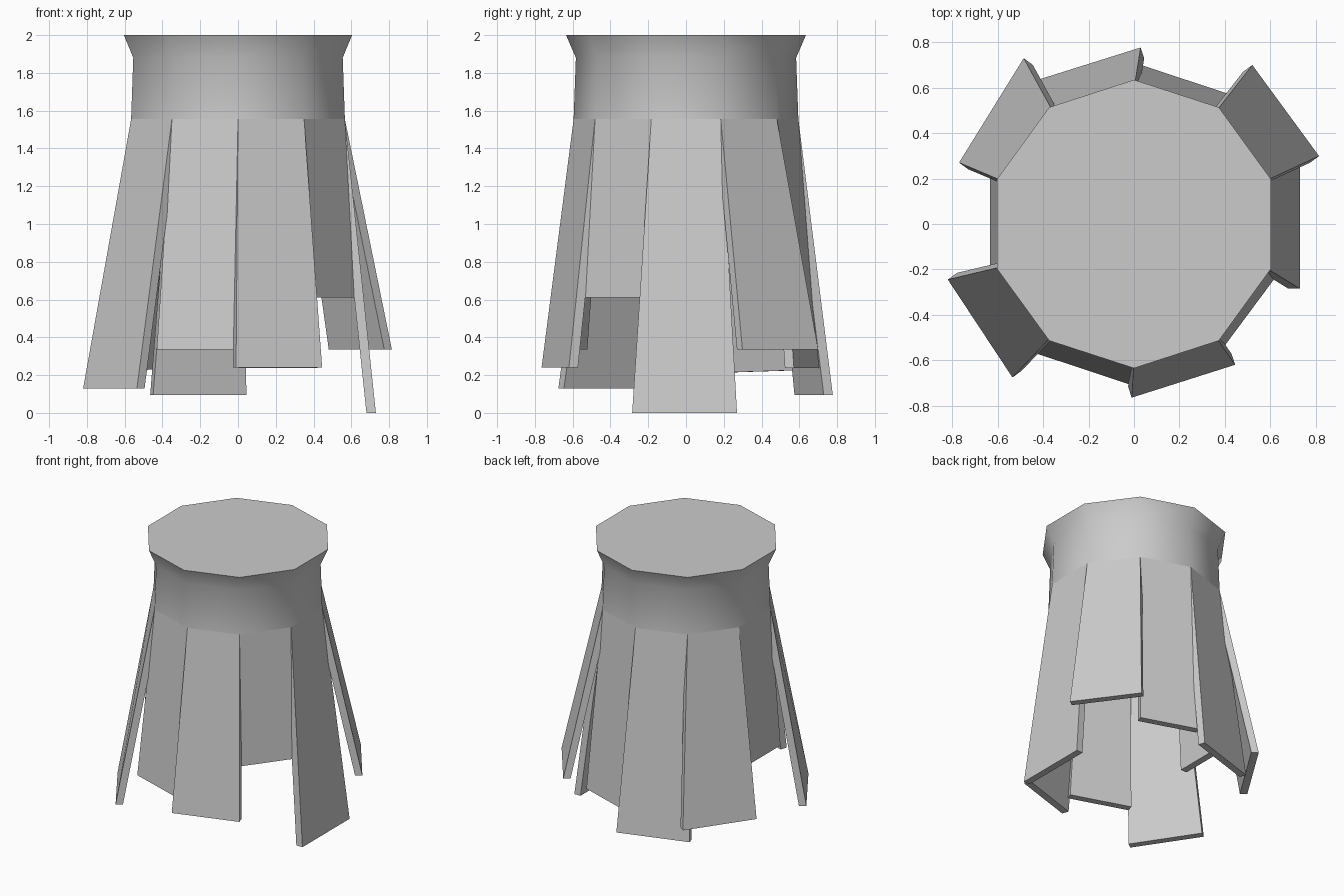
import bpy, bmesh
from math import radians, cos, sin
from mathutils import Vector

if "Cube" in bpy.data.objects:
    bpy.data.objects.remove(bpy.data.objects["Cube"])

SIDES = 10
COLLAR = [(0.595, 1.555), (0.583, 1.88), (0.635, 2.0)]   # radius, height
THICK = 0.05


def make_object(name, build):
    bm = bmesh.new()
    build(bm)
    bmesh.ops.recalc_face_normals(bm, faces=bm.faces)
    mesh = bpy.data.meshes.new(name)
    bm.to_mesh(mesh)
    bm.free()
    ob = bpy.data.objects.new(name, mesh)
    bpy.context.collection.objects.link(ob)
    return ob


# Flared ten-sided collar, capped at both ends
def build_collar(bm):
    rings = []
    for r, z in COLLAR:
        angles = [radians(18 + 36 * i) for i in range(SIDES)]
        rings.append([bm.verts.new((r * cos(a), r * sin(a), z)) for a in angles])
    for low, high in zip(rings, rings[1:]):
        for i in range(SIDES):
            j = (i + 1) % SIDES
            bm.faces.new((low[i], low[j], high[j], high[i]))
    bm.faces.new(rings[0][::-1])
    bm.faces.new(rings[-1])


collar = make_object("collar", build_collar)
bpy.context.view_layer.objects.active = collar
collar.select_set(True)
bpy.ops.object.shade_smooth_by_angle(angle=radians(40))
collar.select_set(False)

# Hanging slats, counter-clockwise from +x. For the two lower corners:
# distance out and sideways offset, then height
SLATS = [
    (0.73, -0.285, 0.73, 0.27, 0.0, 0.0),
    (0.835, -0.237, 0.833, 0.26, 0.335, 0.335),
    (0.673, -0.223, 0.676, 0.20, 0.237, 0.237),
    (0.73, -0.268, 0.735, 0.25, 0.095, 0.095),
    (0.822, -0.305, 0.782, 0.234, 0.23, 0.215),
    (0.635, -0.20, 0.635, 0.205, 0.545, 0.545),
    (0.807, -0.284, 0.83, 0.232, 0.13, 0.13),
    (0.675, -0.233, 0.678, 0.21, 0.335, 0.335),
    (0.724, -0.246, 0.727, 0.232, 0.24, 0.24),
    (0.638, -0.212, 0.642, 0.185, 0.61, 0.61),
]
TOP_R, TOP_Z = COLLAR[0]
apothem, half = TOP_R * cos(radians(18)), TOP_R * sin(radians(18))

for k, (d0, t0, d1, t1, z0, z1) in enumerate(SLATS):
    a = radians(36 * k)
    out, side = Vector((cos(a), sin(a), 0)), Vector((-sin(a), cos(a), 0))

    def build_slat(bm):
        corners = [(apothem, -half, TOP_Z), (apothem, half, TOP_Z),
                   (d1, t1, z1), (d0, t0, z0)]
        outer, inner = [[bm.verts.new(out * (d - inset) + side * t + Vector((0, 0, z)))
                         for d, t, z in corners] for inset in (0, THICK)]
        bm.faces.new(outer)
        bm.faces.new(inner[::-1])
        for i in range(4):
            j = (i + 1) % 4
            bm.faces.new((outer[i], inner[i], inner[j], outer[j]))

    make_object(f"slat_{k + 1}", build_slat)
